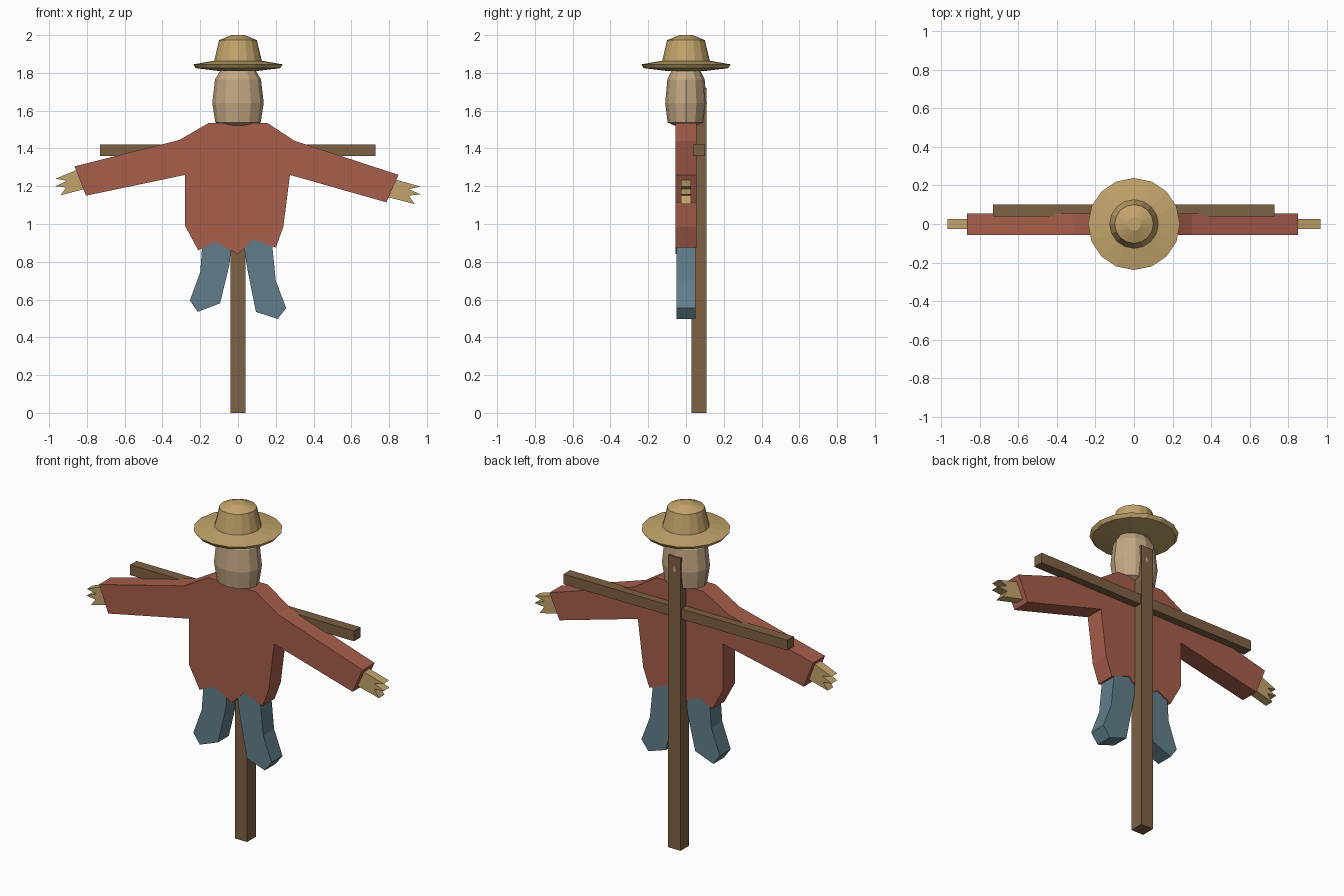
import bpy, bmesh
from math import cos, sin, pi

if "Cube" in bpy.data.objects:
    bpy.data.objects.remove(bpy.data.objects["Cube"])


def material(name, r, g, b):
    m = bpy.data.materials.new(name)
    m.diffuse_color = (r ** 2.2, g ** 2.2, b ** 2.2, 1)
    m.use_nodes = True
    m.node_tree.nodes["Principled BSDF"].inputs["Base Color"].default_value = m.diffuse_color
    return m


RED = material("red_cloth", 0.65, 0.37, 0.30)
BLUE = material("blue_cloth", 0.38, 0.49, 0.54)
STRAW = material("straw", 0.76, 0.64, 0.42)
SACK = material("sackcloth", 0.76, 0.65, 0.51)
WOOD = material("wood", 0.49, 0.38, 0.27)


def finish(bm, name, mat):
    bmesh.ops.recalc_face_normals(bm, faces=bm.faces)
    me = bpy.data.meshes.new(name)
    bm.to_mesh(me)
    bm.free()
    me.materials.append(mat)
    ob = bpy.data.objects.new(name, me)
    bpy.context.collection.objects.link(ob)
    return ob


def slab(name, outline, y0, y1, mat):
    """Extrude an (x, z) outline from y0 to y1."""
    bm = bmesh.new()
    face = bm.faces.new([bm.verts.new((x, y0, z)) for x, z in outline])
    ext = bmesh.ops.extrude_face_region(bm, geom=[face], use_keep_orig=True)
    verts = [g for g in ext["geom"] if isinstance(g, bmesh.types.BMVert)]
    bmesh.ops.translate(bm, vec=(0, y1 - y0, 0), verts=verts)
    return finish(bm, name, mat)


def box(name, x0, x1, y0, y1, z0, z1, mat):
    return slab(name, [(x0, z0), (x1, z0), (x1, z1), (x0, z1)], y0, y1, mat)


def lathe(name, profile, sides, mat, y_scale=1.0):
    """Faceted turned solid from an (r, z) profile, capped at both ends."""
    bm = bmesh.new()
    rings = [[bm.verts.new((r * cos(2 * pi * i / sides),
                            r * sin(2 * pi * i / sides) * y_scale, z))
              for i in range(sides)] for r, z in profile]
    for a, b in zip(rings, rings[1:]):
        for i in range(sides):
            j = (i + 1) % sides
            bm.faces.new((a[i], a[j], b[j], b[i]))
    bm.faces.new(rings[0])
    bm.faces.new(rings[-1])
    return finish(bm, name, mat)


# Wooden cross
box("post", -0.04, 0.04, 0.028, 0.108, 0, 1.72, WOOD)
box("crossbar", -0.73, 0.727, 0.04, 0.1, 1.36, 1.42, WOOD)

# Shirt with drooping sleeves and ragged hem
slab("shirt", [
    (-0.155, 1.535), (0.155, 1.535), (0.30, 1.44), (0.85, 1.26),
    (0.785, 1.115), (0.275, 1.26), (0.24, 0.985), (0.20, 0.875),
    (0.08, 0.92), (0, 0.84), (-0.12, 0.905), (-0.21, 0.86),
    (-0.28, 0.99), (-0.28, 1.26), (-0.805, 1.15), (-0.865, 1.305),
    (-0.31, 1.445)], -0.056, 0.055, RED)

# Trouser legs
slab("left_leg", [
    (-0.185, 0.95), (-0.19, 0.88), (-0.20, 0.745), (-0.255, 0.595),
    (-0.213, 0.535), (-0.095, 0.58), (-0.045, 0.785), (-0.03, 0.95)],
    -0.051, 0.05, BLUE)
slab("right_leg", [
    (0.02, 0.95), (0.05, 0.76), (0.095, 0.535), (0.21, 0.497),
    (0.255, 0.555), (0.20, 0.70), (0.183, 0.87), (0.18, 0.95)],
    -0.051, 0.05, BLUE)

# Straw hands with pointed fingers
slab("left_hand", [
    (-0.79, 1.275), (-0.845, 1.29), (-0.965, 1.24), (-0.905, 1.228),
    (-0.967, 1.20), (-0.91, 1.193), (-0.94, 1.152), (-0.825, 1.182),
    (-0.77, 1.195)], -0.026, 0.026, STRAW)
slab("right_hand", [
    (0.78, 1.25), (0.835, 1.235), (0.965, 1.198), (0.905, 1.184),
    (0.967, 1.157), (0.905, 1.15), (0.935, 1.106), (0.80, 1.14),
    (0.75, 1.155)], -0.026, 0.026, STRAW)

# Sack head
lathe("head", [(0.075, 1.522), (0.12, 1.537), (0.136, 1.64),
               (0.122, 1.765), (0.085, 1.825)], 12, SACK, 0.81)

# Straw hat: brim and tapered crown
lathe("hat_brim", [(0.10, 1.81), (0.223, 1.825), (0.238, 1.845),
                   (0.12, 1.865)], 16, STRAW)
lathe("hat_crown", [(0.127, 1.84), (0.127, 1.86), (0.10, 1.973),
                    (0.035, 2.0)], 16, STRAW)
